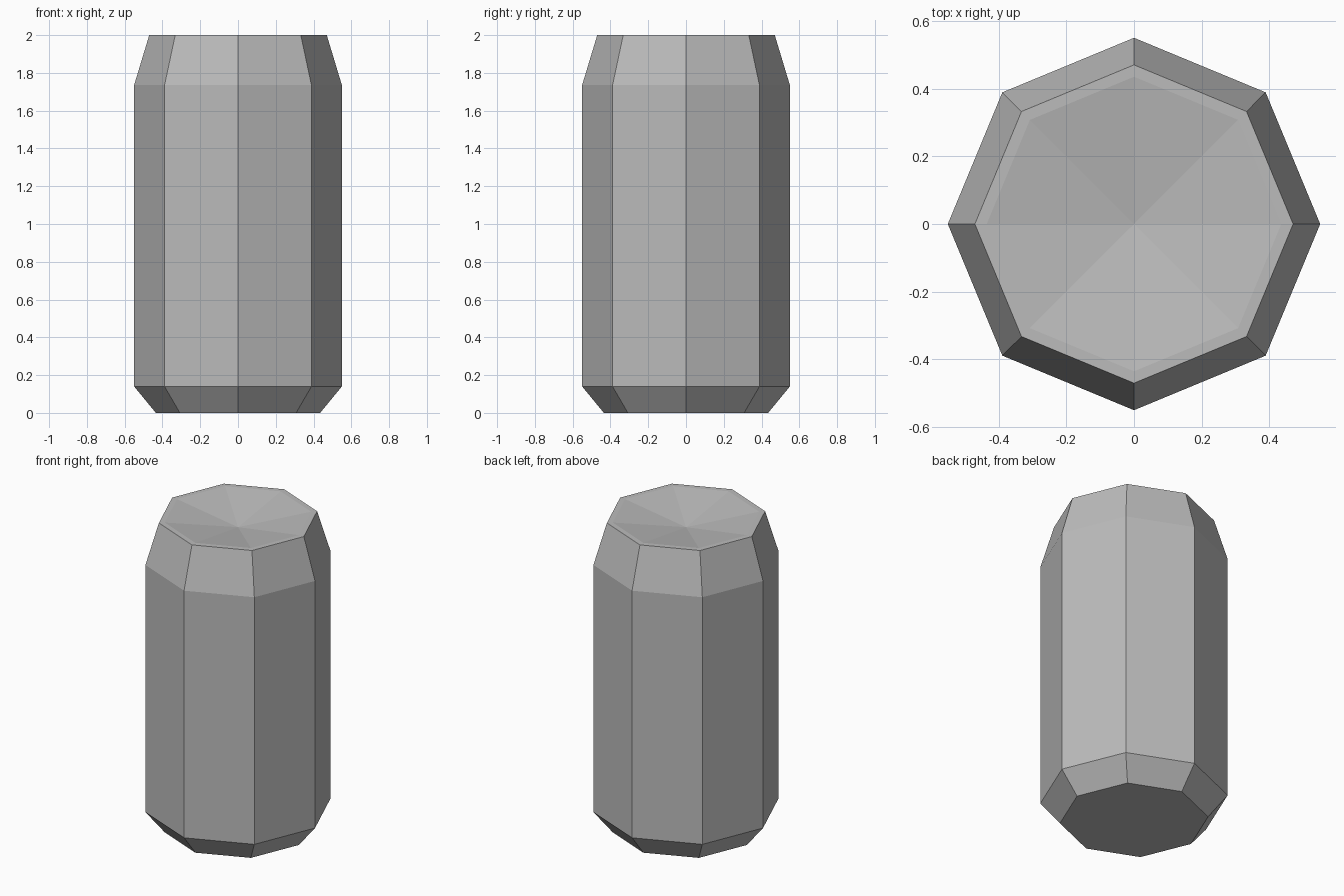
import bpy, bmesh, math

if "Cube" in bpy.data.objects:
    bpy.data.objects.remove(bpy.data.objects["Cube"])

SIDES = 8

# One flat metal colour
metal = bpy.data.materials.new("metal_grey")
metal.diffuse_color = (0.5, 0.5, 0.5, 1.0)
metal.use_nodes = True
metal.node_tree.nodes["Principled BSDF"].inputs["Base Color"].default_value = metal.diffuse_color


def ring(bm, radius, z):
    """Octagon of vertices with corners on the axes."""
    return [bm.verts.new((radius * math.cos(2 * math.pi * i / SIDES),
                          radius * math.sin(2 * math.pi * i / SIDES), z))
            for i in range(SIDES)]


# Can profile: base, lower chamfer, wall, shoulder, flat rim
profile = [(0.435, 0.0), (0.55, 0.14), (0.55, 1.735), (0.47, 2.0), (0.435, 2.0)]

bm = bmesh.new()
rings = [ring(bm, r, z) for r, z in profile]
for low, high in zip(rings, rings[1:]):
    for i in range(SIDES):
        j = (i + 1) % SIDES
        bm.faces.new((low[i], low[j], high[j], high[i]))

# Flat base
bm.faces.new(rings[0][::-1])

# Shallow dished lid
centre = bm.verts.new((0, 0, 1.935))
for i in range(SIDES):
    bm.faces.new((rings[-1][i], rings[-1][(i + 1) % SIDES], centre))

bm.normal_update()
mesh = bpy.data.meshes.new("can_body")
bm.to_mesh(mesh)
bm.free()
mesh.materials.append(metal)
can = bpy.data.objects.new("can_body", mesh)
bpy.context.collection.objects.link(can)
